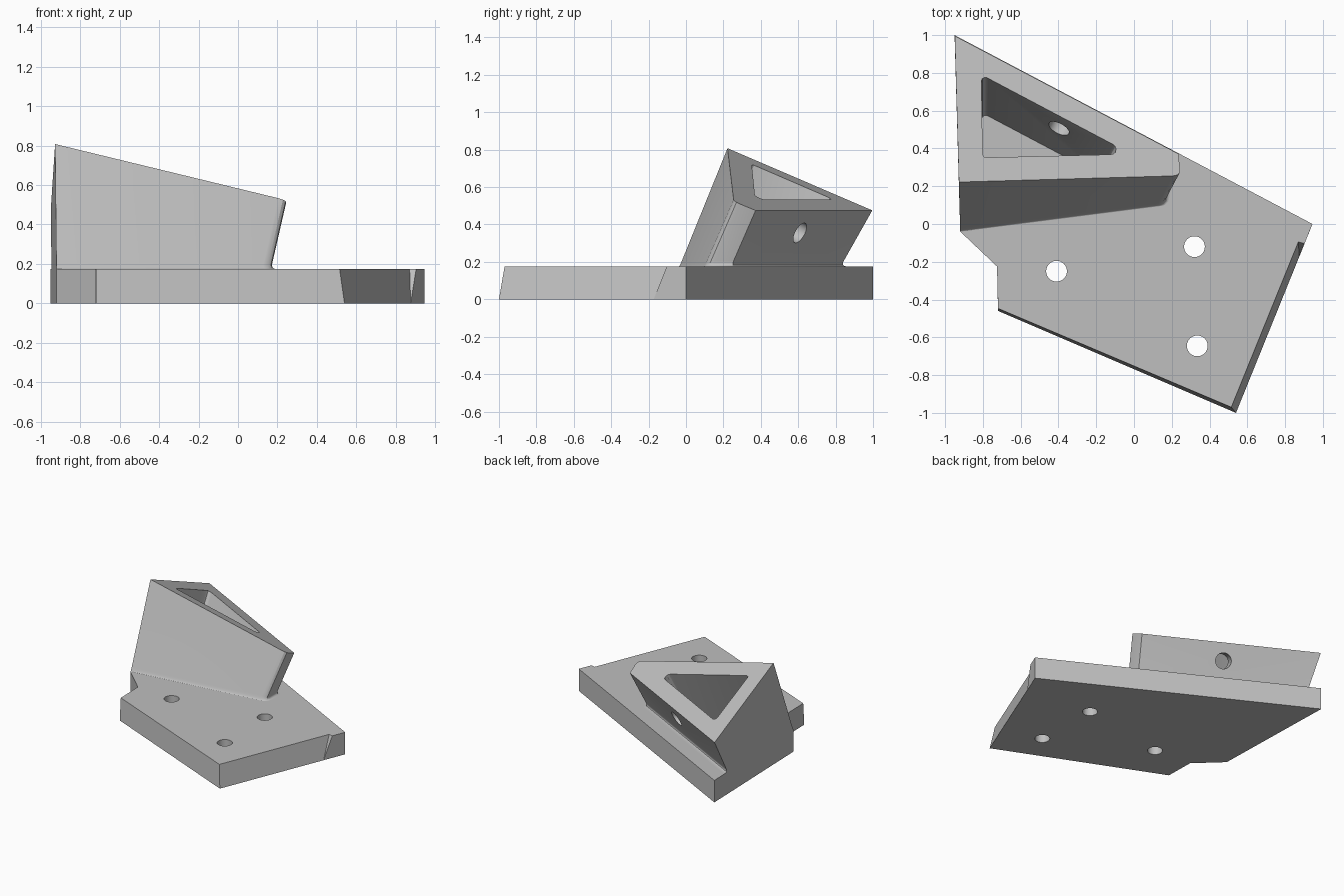
import bpy, bmesh, math
from mathutils import Vector
from mathutils.geometry import intersect_line_line

if "Cube" in bpy.data.objects:
    bpy.data.objects.remove(bpy.data.objects["Cube"])

TOP = 0.175                      # upper surface of the base plate
LEAN = Vector((0.230, 0.436))    # sideways lean of the block per unit of height

grey = bpy.data.materials.new("light_grey")
grey.diffuse_color = (0.52, 0.52, 0.52, 1)
grey.use_nodes = True
grey.node_tree.nodes["Principled BSDF"].inputs["Base Color"].default_value = grey.diffuse_color


def make(name, verts, faces):
    mesh = bpy.data.meshes.new(name)
    mesh.from_pydata([tuple(v) for v in verts], [], faces)
    bm = bmesh.new()
    bm.from_mesh(mesh)
    bmesh.ops.recalc_face_normals(bm, faces=bm.faces[:])
    bm.to_mesh(mesh)
    bm.free()
    mesh.materials.append(grey)
    ob = bpy.data.objects.new(name, mesh)
    bpy.context.collection.objects.link(ob)
    return ob


def loft(name, rings):
    """Closed solid through rings of equal point count."""
    n = len(rings[0])
    verts = [p for ring in rings for p in ring]
    faces = [tuple(range(n)), tuple(range(len(verts) - n, len(verts)))]
    for r in range(len(rings) - 1):
        for i in range(n):
            j = (i + 1) % n
            faces.append((r * n + i, r * n + j, (r + 1) * n + j, (r + 1) * n + i))
    return make(name, verts, faces)


def rod(centre, axis, radius, length):
    bpy.ops.mesh.primitive_cylinder_add(vertices=40, radius=radius, depth=length, location=centre)
    ob = bpy.context.object
    ob.rotation_euler = Vector(axis).to_track_quat('Z', 'Y').to_euler()
    ob.data.materials.append(grey)
    return ob


def cut(target, cutter):
    cutter.hide_render = True
    mod = target.modifiers.new("cut", 'BOOLEAN')
    mod.operation, mod.solver, mod.object = 'DIFFERENCE', 'EXACT', cutter
    bpy.context.view_layer.objects.active = target
    bpy.ops.object.modifier_apply(modifier=mod.name)
    bpy.data.objects.remove(cutter)


def smooth(ob, angle):
    bpy.ops.object.select_all(action='DESELECT')
    ob.select_set(True)
    bpy.context.view_layer.objects.active = ob
    bpy.ops.object.shade_smooth_by_angle(angle=math.radians(angle))


# Base plate: two bevelled sides, with a small step near the right corner
low = [(-.95, 1), (-.92, -.04), (-.725, -.225), (-.72, -.46), (.54, -1), (.875, -.173), (.945, 0)]
high = [(-.95, 1), (-.92, -.04), (-.725, -.225), (-.72, -.447), (.515, -.97),
        (.87, -.095), (.903, -.103), (.945, 0)]
verts = [(x, y, 0) for x, y in low] + [(x, y, TOP) for x, y in high]
sides = [(i, i + 1, i + 8, i + 7) for i in range(5)]
sides += [(5, 13, 12), (5, 6, 14, 13), (6, 0, 7, 14)]
plate = make("base_plate", verts, [tuple(range(7)), tuple(range(7, 15))] + sides)

# Mounting holes through the plate
for x, y in [(-.41, -.25), (.32, -.12), (.335, -.645)]:
    cut(plate, rod((x, y, .09), (0, 0, 1), .055, .5))
smooth(plate, 25)


def top_z(x, y):
    """Height of the block's tilted top face."""
    return .475 - LEAN.x * (x - .235) - LEAN.y * (y - .372)


# Leaning block: outline of the tilted top, from front left round to back left
outline = [(-.927, .222), (.205, .2545), (.228, .259), (.241, .27), (.244, .287),
           (.235, .372), (-.949, .996)]
flare = [.006, .01, .015, .02, .025, .035]      # fillet reach of each wall
left_line = (Vector((-.95, 1, 0)), Vector((-.92, -.04, 0)))


def section(z, spread):
    """Horizontal slice of the block, trimmed to the plate's left side."""
    pts = []
    for x, y in outline:
        d = LEAN * (top_z(x, y) - z)
        pts.append(Vector((x - d.x, y - d.y, 0)))
    lines = [left_line]
    for a, b, f in zip(pts, pts[1:], flare):
        out = Vector((b.y - a.y, a.x - b.x, 0)).normalized() * f * spread
        lines.append((a + out, b + out))
    lines.append(left_line)
    return [intersect_line_line(*p, *q)[0] + Vector((0, 0, z)) for p, q in zip(lines, lines[1:])]


wall, corner, foot = section(TOP + .03, 0), section(TOP, 0), section(TOP, 1)
rings = [[Vector((x, y, top_z(x, y))) for x, y in outline]]
for k in range(7):                               # curved fillet at the base
    u = k / 6
    rings.append([w * (1 - u) ** 2 + c * 2 * u * (1 - u) + f * u * u
                  for w, c, f in zip(wall, corner, foot)])
block = loft("angled_block", rings)

# Triangular pocket: each rounded corner follows its own two walls downwards
corners = [
    ((0, .558), [(-.77, .77), (-.781, .775), (-.793, .775), (-.803, .77), (-.808, .758)]),
    ((0, .41), [(-.801, .375), (-.799, .363), (-.792, .355), (-.778, .352)]),
    (LEAN, [(-.125, .368), (-.109, .371), (-.098, .381), (-.095, .396), (-.099, .411), (-.108, .42)]),
]


def pocket_ring(z):
    ring = []
    for slope, pts in corners:
        for x, y in pts:
            end = top_z(x, y) + .1 if z is None else z
            d = top_z(x, y) - end
            ring.append(Vector((x - slope[0] * d, y - slope[1] * d, end)))
    return ring


cut(block, loft("pocket_cutter", [pocket_ring(None), pocket_ring(TOP - .02)]))

# Cross hole through the back wall into the pocket
cut(block, rod((-.368, .562, .381), (-.625, -1.185, .661), .059, .30))
smooth(block, 28)
